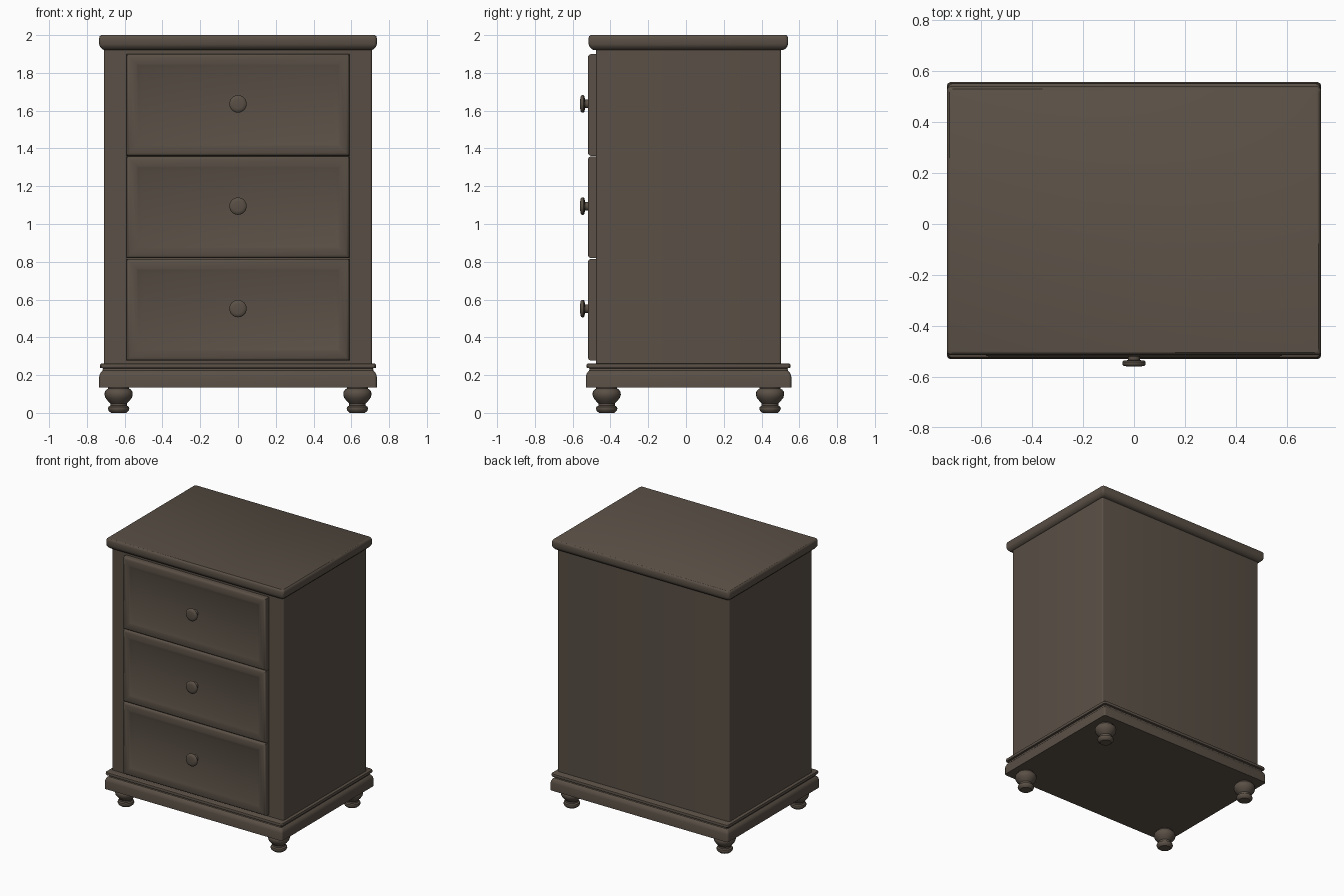
import bpy, bmesh, math
from mathutils import Matrix

if "Cube" in bpy.data.objects:
    bpy.data.objects.remove(bpy.data.objects["Cube"])

wood = bpy.data.materials.new("dark brown wood")
wood.diffuse_color = (0.102, 0.080, 0.061, 1)
wood.use_nodes = True
wood.node_tree.nodes["Principled BSDF"].inputs["Base Color"].default_value = wood.diffuse_color


def finish(name, bm, angle=35):
    bmesh.ops.recalc_face_normals(bm, faces=bm.faces[:])
    me = bpy.data.meshes.new(name)
    bm.to_mesh(me)
    bm.free()
    me.materials.append(wood)
    ob = bpy.data.objects.new(name, me)
    bpy.context.collection.objects.link(ob)
    bpy.context.view_layer.objects.active = ob
    ob.select_set(True)
    bpy.ops.object.shade_smooth_by_angle(angle=math.radians(angle))
    ob.select_set(False)
    return ob


def skin(bm, rings):
    """Join matching rings of points into a closed solid."""
    rings = [[bm.verts.new(p) for p in r] for r in rings]
    n = len(rings[0])
    for a, b in zip(rings, rings[1:]):
        for i in range(n):
            j = (i + 1) % n
            bm.faces.new((a[i], a[j], b[j], b[i]))
    bm.faces.new(rings[0])
    bm.faces.new(rings[-1])


def rect(hx, hy, r, steps=4):
    """Rectangle outline with rounded corners."""
    if r == 0:
        return [(hx, hy), (-hx, hy), (-hx, -hy), (hx, -hy)]
    pts = []
    for k, (sx, sy) in enumerate([(1, 1), (-1, 1), (-1, -1), (1, -1)]):
        for i in range(steps + 1):
            a = math.pi / 2 * (k + i / steps)
            pts.append((sx * (hx - r) + r * math.cos(a), sy * (hy - r) + r * math.sin(a)))
    return pts


def slab(name, hx, hy, cy, profile, r):
    """Moulded slab: profile holds (inset, z) pairs."""
    bm = bmesh.new()
    skin(bm, [[(x, y + cy, z) for x, y in rect(hx - d, hy - d, r)] for d, z in profile])
    return finish(name, bm)


def turned(name, profile, matrix, n=24):
    """Lathe shape: profile holds (radius, height) pairs."""
    bm = bmesh.new()
    skin(bm, [[(r * math.cos(i * math.tau / n), r * math.sin(i * math.tau / n), h)
               for i in range(n)] for r, h in profile])
    bm.transform(matrix)
    return finish(name, bm, 40)


# Cabinet body, moulded top and plinth
slab("cabinet_body", 0.71, 0.49, 0.0135, [(0, 0.25), (0, 1.93)], 0.012)
slab("top_board", 0.735, 0.528, 0.0125,
     [(0.024, 1.922), (0.014, 1.928), (0.004, 1.940), (0, 1.952),
      (0, 1.984), (0.003, 1.994), (0.010, 2.0)], 0.015)
slab("plinth", 0.735, 0.544, 0.0135,
     [(0, 0.135), (0, 0.192), (0.003, 0.204), (0.010, 0.216), (0.018, 0.224),
      (0.020, 0.236), (0.006, 0.238), (0.003, 0.248), (0.006, 0.258), (0.012, 0.262)], 0.015)

# Turned bun feet
foot = [(0.040, 0.0), (0.052, 0.010), (0.057, 0.022), (0.054, 0.032), (0.044, 0.038),
        (0.044, 0.050), (0.056, 0.062), (0.070, 0.080), (0.075, 0.097),
        (0.073, 0.112), (0.064, 0.124), (0.056, 0.128), (0.056, 0.140)]
for side, x in (("left", -0.632), ("right", 0.632)):
    for end, y in (("front", -0.42), ("back", 0.445)):
        turned(f"{end}_{side}_foot", foot, Matrix.Translation((x, y, 0)))

# Drawers: rounded frame with a recessed panel, and a round knob
front = [(0, -0.45), (0, -0.502), (0.003, -0.511), (0.009, -0.517), (0.018, -0.520),
         (0.050, -0.520), (0.060, -0.516), (0.085, -0.506)]
knob = [(0.027, 0.0), (0.023, 0.010), (0.023, 0.034), (0.041, 0.036),
        (0.046, 0.041), (0.046, 0.050), (0.041, 0.056), (0.026, 0.059)]
for name, zc in (("bottom", 0.546), ("middle", 1.0885), ("top", 1.630)):
    bm = bmesh.new()
    skin(bm, [[(x, y, z + zc) for x, z in rect(0.59 - d, 0.2695 - d, 0)] for d, y in front])
    finish(f"{name}_drawer", bm)
    turned(f"{name}_knob", knob,
           Matrix.Translation((0, -0.501, zc + 0.006)) @ Matrix.Rotation(math.pi / 2, 4, 'X'))
